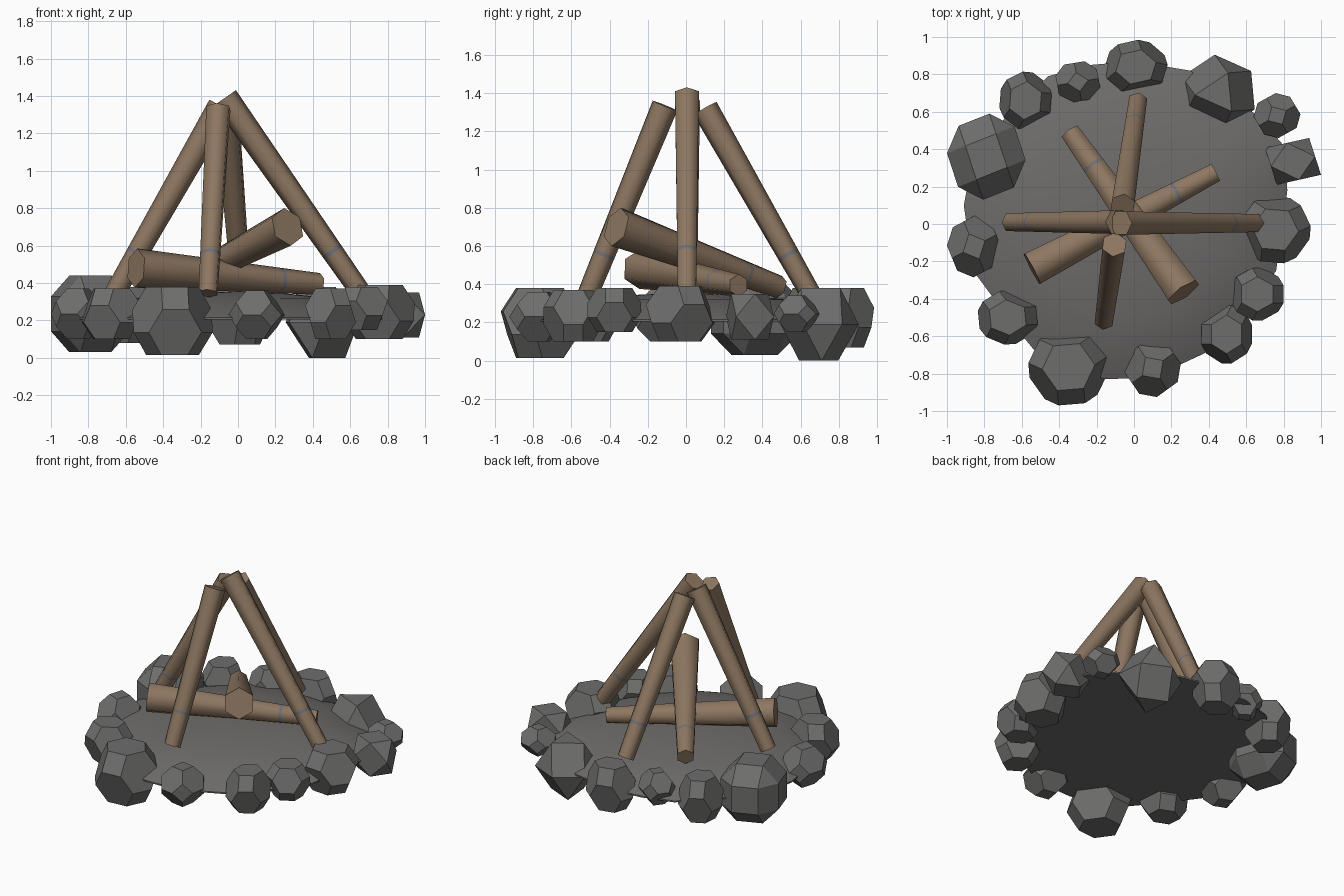
import bpy, bmesh, math
from itertools import permutations, product
from mathutils import Vector, Matrix

if "Cube" in bpy.data.objects:
    bpy.data.objects.remove(bpy.data.objects["Cube"])


def material(name, rgb):
    m = bpy.data.materials.new(name)
    m.diffuse_color = (*rgb, 1)
    m.use_nodes = True
    m.node_tree.nodes["Principled BSDF"].inputs["Base Color"].default_value = m.diffuse_color
    return m


WOOD = material("brown wood", (0.27, 0.185, 0.12))
STONE = material("grey stone", (0.155, 0.155, 0.152))
ASH = material("ash grey", (0.155, 0.15, 0.146))
BAND = material("blue grey band", (0.16, 0.165, 0.19))


def add_object(name, bm, mats):
    bmesh.ops.recalc_face_normals(bm, faces=bm.faces)
    me = bpy.data.meshes.new(name)
    bm.to_mesh(me)
    bm.free()
    for m in mats:
        me.materials.append(m)
    ob = bpy.data.objects.new(name, me)
    bpy.context.collection.objects.link(ob)
    return ob


def smooth(ob, degrees):
    bpy.ops.object.select_all(action='DESELECT')
    ob.select_set(True)
    bpy.context.view_layer.objects.active = ob
    bpy.ops.object.shade_smooth_by_angle(angle=math.radians(degrees))


# Tapered six-sided log with a thin band near its narrow end
def log(name, thin, thick, r0, r1):
    a, b = Vector(thin), Vector(thick)
    d = (b - a).normalized()
    side = d.cross(Vector((0, 0, 1))).normalized()
    up = side.cross(d)
    bm = bmesh.new()
    rings = []
    for t in (0, 0.205, 0.222, 1):
        c, r = a.lerp(b, t), r0 + (r1 - r0) * t
        rings.append([bm.verts.new(c + r * (up * math.cos(k * math.pi / 3) + side * math.sin(k * math.pi / 3)))
                      for k in range(6)])
    for i in range(3):
        for k in range(6):
            n = (k + 1) % 6
            f = bm.faces.new((rings[i][k], rings[i][n], rings[i + 1][n], rings[i + 1][k]))
            f.material_index = 1 if i == 1 else 0
    bm.faces.new(rings[0])
    bm.faces.new(rings[-1])
    smooth(add_object(name, bm, [WOOD, BAND]), 65)


# Faceted stone: a symmetric solid lying on a square or three-fold face,
# turned about z and fitted to its box
SOLIDS = {"cut": (0, 1, 2), "cubo": (0, 1, 1), "round": (1, 1, 2.2)}
ON_CORNER = Vector((1, 1, 1)).rotation_difference(Vector((0, 0, 1))).to_matrix()


def stone(name, kind, corner, turn, centre, size):
    pts = {tuple(s * v for s, v in zip(signs, p))
           for p in permutations(SOLIDS[kind]) for signs in product((1, -1), repeat=3)}
    rot = Matrix.Rotation(math.radians(turn), 3, 'Z')
    if corner:
        rot = rot @ ON_CORNER
    pts = [rot @ Vector(p) for p in sorted(pts)]
    for i in range(3):
        lo, hi = min(p[i] for p in pts), max(p[i] for p in pts)
        for p in pts:
            p[i] = centre[i] + size[i] * (2 * (p[i] - lo) / (hi - lo) - 1)
    bm = bmesh.new()
    for p in pts:
        bm.verts.new(p)
    bmesh.ops.convex_hull(bm, input=bm.verts)
    bmesh.ops.dissolve_limit(bm, angle_limit=0.03, verts=bm.verts, edges=bm.edges)
    add_object(name, bm, [STONE])


# Ring of stones: kind, lies on corner face, turn, x, y, half width, half depth, bottom, top
STONES = [
    ("round", 0, 20, -0.79, 0.36, .21, .23, .03, .44), ("cut", 1, 10, -0.58, 0.66, .14, .155, .08, .38),
    ("cut", 0, 10, -0.30, 0.76, .12, .11, .15, .38), ("cut", 1, 0, 0.01, 0.84, .17, .145, .07, .38),
    ("cubo", 1, 20, 0.45, 0.70, .195, .205, .00, .38), ("cut", 0, 30, 0.765, 0.58, .125, .12, .15, .34),
    ("cubo", 0, 15, 0.85, 0.335, .15, .125, .11, .35), ("cut", 1, 40, 0.755, -0.03, .19, .18, .10, .39),
    ("cut", 1, 15, 0.66, -0.375, .14, .14, .15, .38), ("cut", 1, 75, 0.495, -0.59, .135, .155, .10, .37),
    ("cut", 0, 35, 0.10, -0.77, .15, .155, .10, .36), ("cut", 1, 50, -0.35, -0.765, .215, .205, .015, .38),
    ("cut", 1, 20, -0.675, -0.50, .16, .145, .10, .37), ("cut", 0, 25, -0.855, -0.12, .145, .165, .10, .37),
]
for i, (kind, corner, turn, x, y, w, d, z0, z1) in enumerate(STONES):
    stone(f"stone_{i + 1}", kind, corner, turn, (x, y, (z0 + z1) / 2), (w, d, (z1 - z0) / 2))

# Low mound of ash inside the ring, flat below
OUTLINE = [(.82, .18), (.80, .42), (.66, .58), (.30, .82), (.0, .87), (-.24, .85), (-.46, .79), (-.68, .58),
           (-.86, .36), (-.91, .10), (-.86, -.25), (-.66, -.52), (-.48, -.74), (-.15, -.83), (.10, -.82),
           (.38, -.69), (.58, -.50), (.76, -.25)]
bm = bmesh.new()
levels = [[bm.verts.new((x * s, y * s, z)) for x, y in OUTLINE]
          for s, z in ((1, .205), (1, .215), (.85, .27), (.6, .32), (.3, .345))]
n = len(OUTLINE)
for lo, hi in zip(levels, levels[1:]):
    for k in range(n):
        bm.faces.new((lo[k], lo[(k + 1) % n], hi[(k + 1) % n], hi[k]))
bm.faces.new(levels[0])
top = bm.verts.new((0, 0, .355))
for k in range(n):
    bm.faces.new((levels[-1][k], levels[-1][(k + 1) % n], top))
smooth(add_object("ash_mound", bm, [ASH]), 40)

# Four leaning poles
log("right_pole", (.66, .005, .345), (-.07, .005, 1.39), .055, .072)
log("left_pole", (-.66, .01, .345), (-.09, .01, 1.345), .055, .072)
log("front_pole", (-.16, -.515, .345), (-.105, -.11, 1.335), .055, .07)
log("back_pole", (.02, .655, .345), (-.06, .10, 1.32), .055, .07)

# Two crossed logs inside
log("lower_log", (.435, .275, .395), (-.545, -.24, .48), .058, .105)
log("upper_log", (-.34, .49, .385), (.265, -.365, .70), .06, .105)
